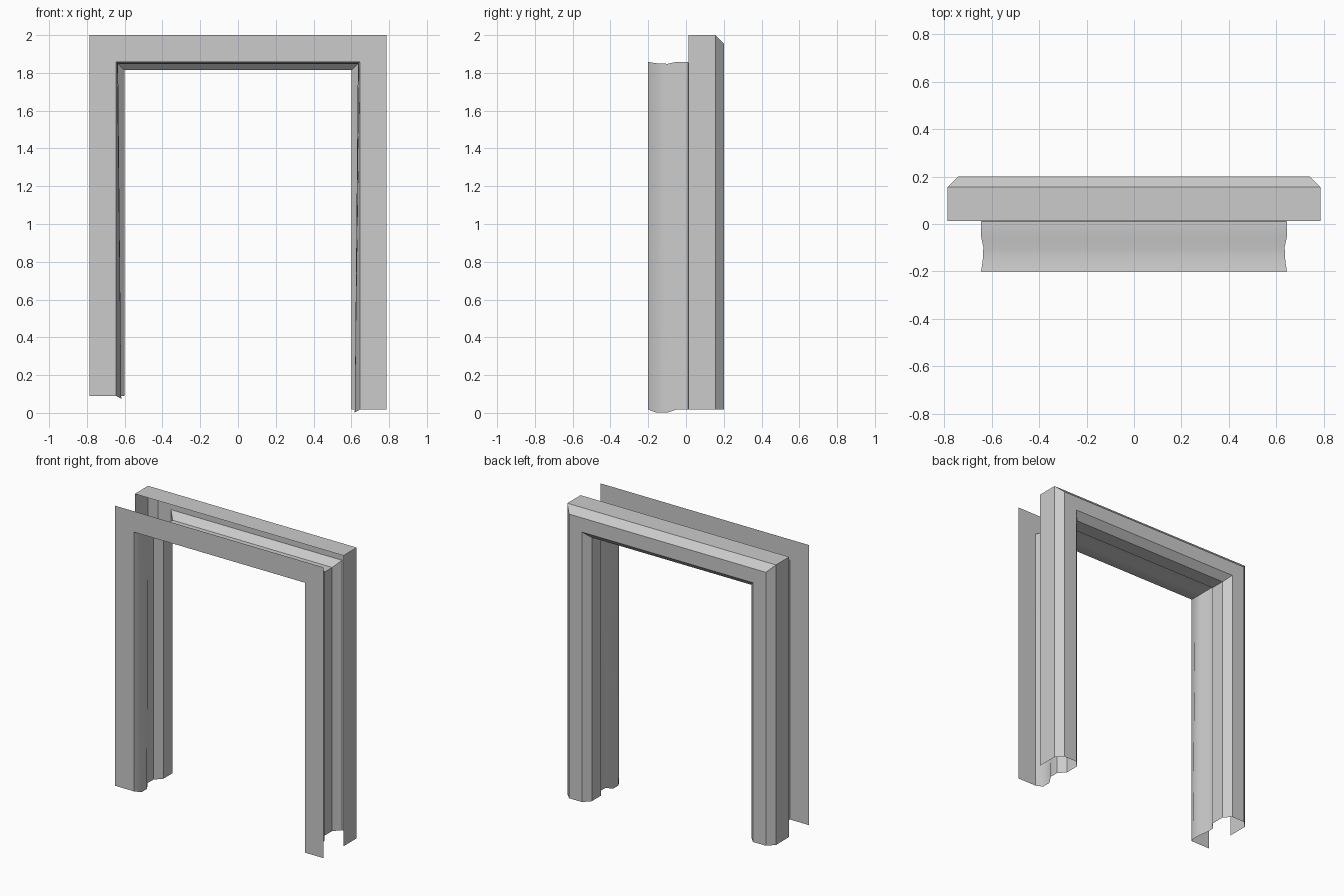
import bpy, bmesh

if "Cube" in bpy.data.objects:
    bpy.data.objects.remove(bpy.data.objects["Cube"])

# Open moulding cross-section: x, y at the mitred corner, then the inward
# flare and drop of each point at the foot of the leg
PROFILE = [
    (0.787, -0.200, 0.000, 0.000),   # front casing plate
    (0.645, -0.200, 0.000, 0.000),
    (0.638, -0.157, 0.020, 0.015),   # raised bead in the jamb
    (0.635, -0.097, 0.017, 0.015),
    (0.645, -0.053, 0.000, 0.000),
    (0.645,  0.010, 0.000, 0.000),
    (0.602,  0.055, 0.000, 0.000),   # chamfered rear casing
    (0.602,  0.155, 0.000, 0.000),
    (0.645,  0.200, 0.000, 0.000),
    (0.742,  0.200, 0.000, 0.000),
    (0.787,  0.155, 0.000, 0.000),
    (0.787,  0.012, 0.000, 0.000),
]
TOP_OFFSET = 2.0 - 0.787
LEFT_FOOT, RIGHT_FOOT = 0.09, 0.017


def foot(side, z):
    return [(side * (x - flare), y, z - drop) for x, y, flare, drop in PROFILE]


def corner(side):
    return [(side * x, y, x + TOP_OFFSET) for x, y, _, _ in PROFILE]


# Sweep the section up one leg, across the head and down the other leg
bm = bmesh.new()
stations = [foot(-1, LEFT_FOOT), corner(-1), corner(1), foot(1, RIGHT_FOOT)]
rings = [[bm.verts.new(p) for p in st] for st in stations]
for a, b in zip(rings, rings[1:]):
    for i in range(len(PROFILE) - 1):
        bm.faces.new((a[i], a[i + 1], b[i + 1], b[i]))
bmesh.ops.recalc_face_normals(bm, faces=bm.faces)
# The casing plate should face the front
bm.faces.ensure_lookup_table()
bm.normal_update()
if bm.faces[0].normal.y > 0:
    bmesh.ops.reverse_faces(bm, faces=bm.faces)

mesh = bpy.data.meshes.new("door_frame")
bm.to_mesh(mesh)
bm.free()
frame = bpy.data.objects.new("door_frame", mesh)
bpy.context.collection.objects.link(frame)

# Soft bead, crisp chamfers
bpy.context.view_layer.objects.active = frame
frame.select_set(True)
bpy.ops.object.shade_smooth_by_angle(angle=0.52)
